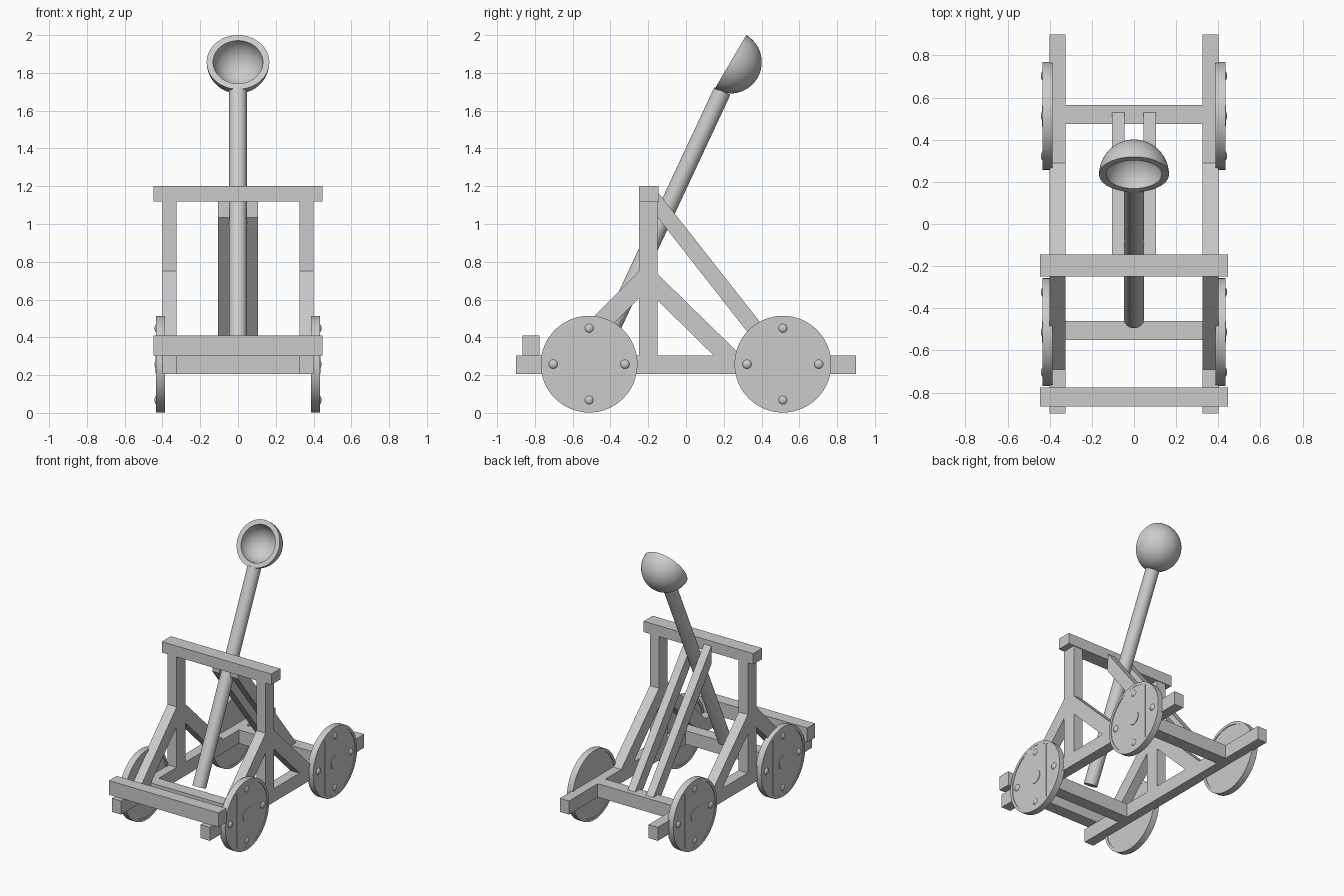
import bpy, bmesh
from math import sin, cos, pi, sqrt, radians
from mathutils import Vector

if "Cube" in bpy.data.objects:
    bpy.data.objects.remove(bpy.data.objects["Cube"])


def finish(name, bm, mirror="", smooth=False):
    bmesh.ops.remove_doubles(bm, verts=bm.verts, dist=1e-5)
    bmesh.ops.recalc_face_normals(bm, faces=bm.faces)
    me = bpy.data.meshes.new(name)
    bm.to_mesh(me)
    bm.free()
    ob = bpy.data.objects.new(name, me)
    bpy.context.collection.objects.link(ob)
    if mirror:
        mod = ob.modifiers.new("Mirror", "MIRROR")
        mod.use_axis = ["x" in mirror, "y" in mirror, False]
    if smooth:
        bpy.ops.object.select_all(action="DESELECT")
        bpy.context.view_layer.objects.active = ob
        ob.select_set(True)
        bpy.ops.object.shade_smooth_by_angle(angle=radians(35))
    return ob


def prism(name, yz, x0, x1, mirror=""):
    """Side profile in y/z, extruded along x."""
    bm = bmesh.new()
    face = bm.faces.new([bm.verts.new((x0, y, z)) for y, z in yz])
    ext = bmesh.ops.extrude_face_region(bm, geom=[face])["geom"]
    bmesh.ops.translate(bm, vec=(x1 - x0, 0, 0),
                        verts=[v for v in ext if isinstance(v, bmesh.types.BMVert)])
    return finish(name, bm, mirror)


def beam(name, x0, x1, y0, y1, z0, z1, mirror=""):
    return prism(name, [(y0, z0), (y1, z0), (y1, z1), (y0, z1)], x0, x1, mirror)


def lathe(name, profile, origin, axis, n=48, mirror=""):
    """Revolve (radius, height) points around an axis through origin."""
    bm = bmesh.new()
    q = Vector(axis).to_track_quat("Z", "Y")
    vs = [bm.verts.new(Vector(origin) + q @ Vector((r, 0, h))) for r, h in profile]
    es = [bm.edges.new(p) for p in zip(vs, vs[1:])]
    bmesh.ops.spin(bm, geom=vs + es, cent=origin, axis=q @ Vector((0, 0, 1)),
                   angle=2 * pi, steps=n, use_duplicate=False)
    return finish(name, bm, mirror, True)


# Base frame
beam("side_rail", 0.325, 0.40, -0.90, 0.90, 0.205, 0.305, "x")
beam("rear_crossbeam", -0.325, 0.325, 0.475, 0.565, 0.205, 0.305)
beam("arm_crossbeam", -0.325, 0.325, -0.55, -0.46, 0.205, 0.305)
beam("front_bumper_beam", -0.447, 0.447, -0.865, -0.775, 0.305, 0.41)

# Upright frame and its braces
beam("upright_post", 0.325, 0.40, -0.25, -0.15, 0.305, 1.125, "x")
beam("top_crossbar", -0.447, 0.447, -0.25, -0.145, 1.12, 1.2)
prism("front_brace", [(-0.25, 0.75), (-0.69, 0.305), (-0.55, 0.305), (-0.25, 0.605)],
      0.325, 0.40, "x")
prism("rear_brace", [(-0.15, 0.735), (0.29, 0.305), (0.145, 0.305), (-0.15, 0.595)],
      0.325, 0.40, "x")
prism("long_brace", [(-0.15, 1.17), (0.53, 0.305), (0.53, 0.205), (0.50, 0.205), (-0.15, 1.035)],
      0.045, 0.105, "x")

# Throwing arm
low, high = Vector((0, -0.452, 0.325)), Vector((0, 0.192, 1.703))
length = (high - low).length
lathe("throwing_arm", [(0, 0), (0.047, 0), (0.047, length), (0, length)], low, high - low, 32)

# Hollow bowl, opening forward and up
R, r, n = 0.166, 0.132, 14
outer = [(R * sin(i * pi / 2 / n), -R * cos(i * pi / 2 / n)) for i in range(n + 1)]
inner = [(r * sin(i * pi / 2 / n), -r * cos(i * pi / 2 / n)) for i in range(n, -1, -1)]
lathe("bowl", outer + inner, (0, 0.235, 1.857), (0, -0.863, 0.506))

# Wheels: rimmed disc, raised middle plank, hub and bolts
WY, WZ = 0.513, 0.258
X = (1, 0, 0)
lathe("wheel", [(0, 0.392), (0.236, 0.392), (0.236, 0.387), (0.256, 0.387), (0.256, 0.434),
                (0.236, 0.434), (0.236, 0.429), (0, 0.429)], (0, WY, WZ), X, 64, "xy")
w, pr = 0.116, 0.236
arc = [(w * (i / 4 - 1), sqrt(pr ** 2 - (w * (i / 4 - 1)) ** 2)) for i in range(9)]
plank = [(WY + y, WZ + z) for y, z in arc] + [(WY - y, WZ - z) for y, z in arc]
prism("wheel_plank", plank, 0.42, 0.433, "xy")
lathe("wheel_hub", [(0.05, 0.42), (0.05, 0.437), (0, 0.437)], (0, WY, WZ), X, 32, "xy")
dome = [(0.024 * cos(a * pi / 8), 0.429 + 0.013 * sin(a * pi / 8)) for a in range(5)]
for i in range(4):
    a = i * pi / 2
    lathe("wheel_bolt", dome, (0, WY + 0.19 * cos(a), WZ + 0.19 * sin(a)), X, 16, "xy")
